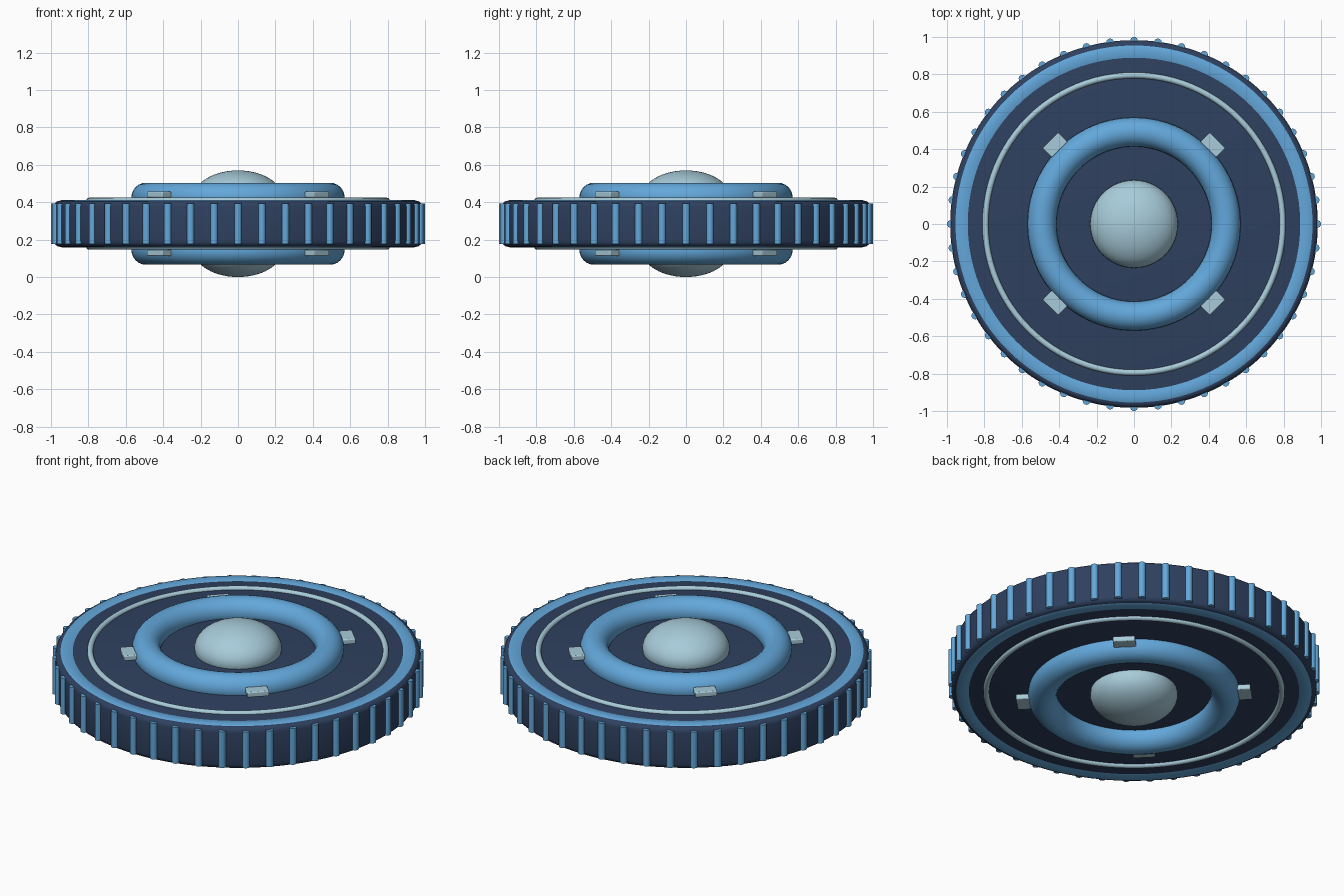
import bpy, math
from mathutils import Matrix

if "Cube" in bpy.data.objects:
    bpy.data.objects.remove(bpy.data.objects["Cube"])

MID = 0.285  # height of the symmetry plane


def material(name, col):
    m = bpy.data.materials.new(name)
    m.diffuse_color = (*col, 1)
    m.use_nodes = True
    m.node_tree.nodes["Principled BSDF"].inputs["Base Color"].default_value = m.diffuse_color
    return m


NAVY = material("navy", (0.028, 0.052, 0.115))
BLUE = material("sky_blue", (0.125, 0.39, 0.71))
PALE = material("pale_silver_blue", (0.39, 0.60, 0.70))


def finish(name, mat, angle=40):
    ob = bpy.context.object
    ob.name = name
    ob.data.materials.clear()
    ob.data.materials.append(mat)
    bpy.ops.object.shade_smooth_by_angle(angle=math.radians(angle))
    return ob


def lathe(name, profile, mat, closed=False, seg=96):
    """Spin an (r, z) profile round the z axis; r = 0 points become caps."""
    verts, faces, n = [], [], len(profile)
    for i in range(seg):
        a = 2 * math.pi * i / seg
        verts += [(r * math.cos(a), r * math.sin(a), z) for r, z in profile]
    for i in range(seg):
        j = (i + 1) % seg
        for k in range(n if closed else n - 1):
            l = (k + 1) % n
            faces.append((i * n + k, j * n + k, j * n + l, i * n + l))
    if not closed:
        faces.append([i * n for i in reversed(range(seg))])
        faces.append([i * n + n - 1 for i in range(seg)])
    me = bpy.data.meshes.new(name)
    me.from_pydata(verts, [], faces)
    ob = bpy.data.objects.new(name, me)
    bpy.context.collection.objects.link(ob)
    bpy.ops.object.select_all(action='DESELECT')
    bpy.context.view_layer.objects.active = ob
    ob.select_set(True)
    return finish(name, mat)


def torus(name, R, r, z, mat):
    bpy.ops.mesh.primitive_torus_add(major_radius=R, minor_radius=r, major_segments=96,
                                     minor_segments=24, location=(0, 0, z))
    return finish(name, mat)


# Main disc with rounded rim
h, R, b = 0.123, 0.983, 0.03
arc = [(R - b + b * math.cos(t * math.pi / 8), h - b + b * math.sin(t * math.pi / 8)) for t in range(5)]
lathe("disc_body", [(r, MID - z) for r, z in reversed(arc)] + [(r, MID + z) for r, z in arc], NAVY)

# Grip ribs round the rim
for i in range(48):
    a = 2 * math.pi * i / 48
    bpy.ops.mesh.primitive_cylinder_add(vertices=16, radius=0.02, depth=0.215,
                                        location=(0.98 * math.cos(a), 0.98 * math.sin(a), MID))
    finish("grip_rib", BLUE)

# Details repeated on the top and bottom faces
for side, s in (("top", 1), ("bottom", -1)):
    # Flush edge band
    band = [(0.885, 0.10), (0.966, 0.10), (0.966, 0.117), (0.95, 0.125), (0.925, 0.128), (0.90, 0.126), (0.885, 0.122)]
    pts = [(r, MID + s * z) for r, z in band]
    lathe(side + "_edge_band", pts if s > 0 else pts[::-1], BLUE, closed=True)
    # Thin trim ring and thick raised ring
    torus(side + "_trim_ring", 0.795, 0.016, MID + s * 0.123, PALE)
    torus(side + "_raised_ring", 0.492, 0.078, MID + s * 0.141, BLUE)
    # Central dome
    bpy.ops.mesh.primitive_uv_sphere_add(segments=48, ring_count=24, radius=1, location=(0, 0, MID + s * 0.143))
    bpy.context.object.scale = (0.235, 0.235, 0.142)
    bpy.ops.object.transform_apply(location=False, rotation=False, scale=True)
    finish(side + "_dome", PALE)
    # Four clips on the diagonals
    for k in range(4):
        a = math.pi / 4 + k * math.pi / 2
        bpy.ops.mesh.primitive_cube_add(size=1)
        ob = bpy.context.object
        ob.data.transform(Matrix.Diagonal((0.072, 0.12, 0.032, 1)))
        ob.location = (0.597 * math.cos(a), 0.597 * math.sin(a), MID + s * 0.156)
        ob.rotation_euler.z = a
        mod = ob.modifiers.new("soft_edges", 'BEVEL')
        mod.width, mod.segments = 0.006, 2
        finish(side + "_clip", PALE)
